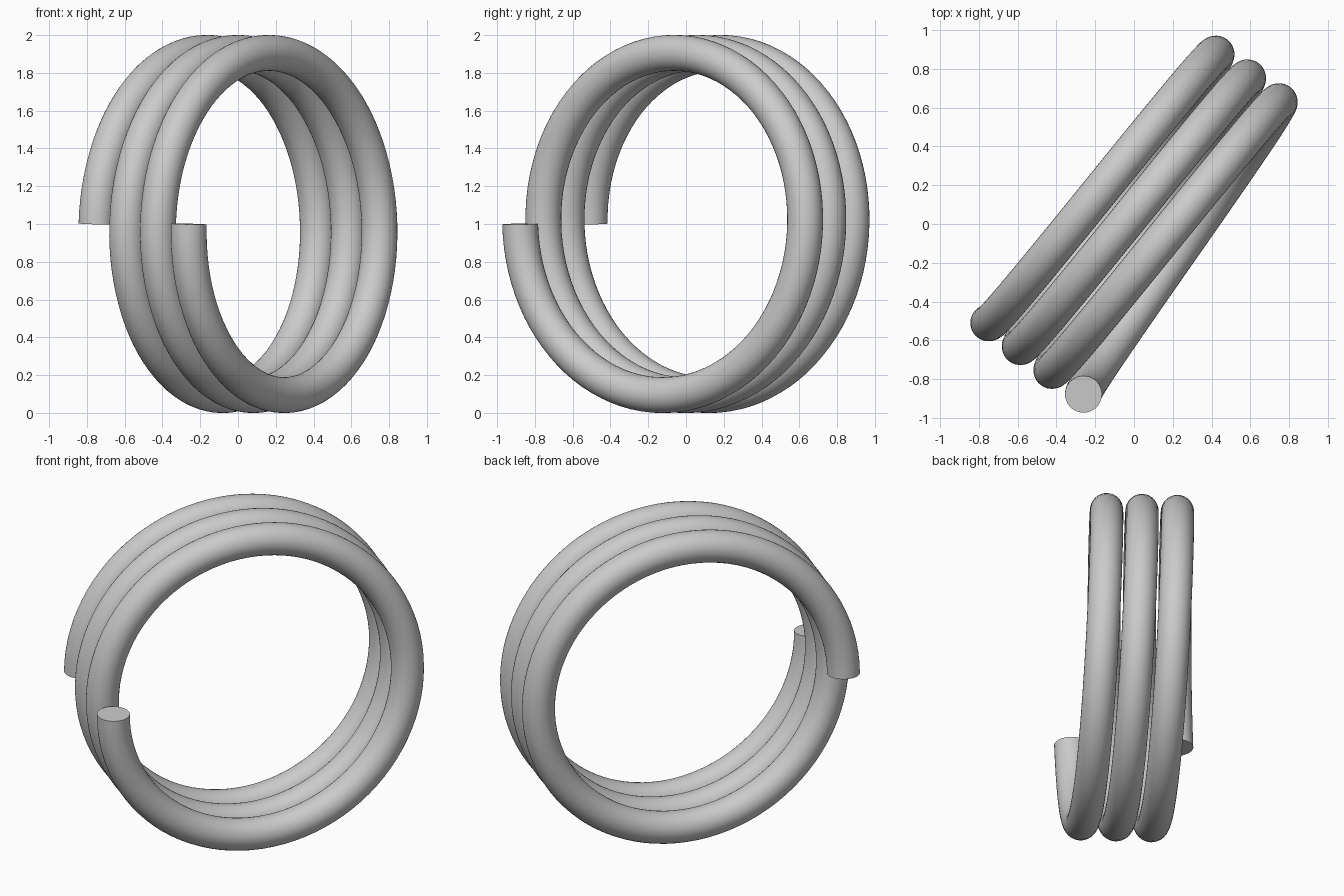
import bpy
import bmesh
from math import sin, cos, pi, radians
from mathutils import Vector

cube = bpy.data.objects.get("Cube")
if cube:
    bpy.data.objects.remove(cube, do_unlink=True)

TURNS = 3
STEPS = 96          # rings per turn
SIDES = 32          # tube cross-section
COIL_R = 0.906
TUBE_R = 0.095

up = Vector((0, 0, 1))
out = Vector((0.602, 0.799, 0)).normalized()   # across the coil
axis = out.cross(up)                           # along the coil
pitch = 0.204
start = Vector((-0.204, 0.214, 1.0))           # coil centre at the first end

# Plain grey material
grey = bpy.data.materials.new("light grey")
grey.use_nodes = True
colour = (0.6, 0.6, 0.6, 1)
grey.diffuse_color = colour
grey.node_tree.nodes["Principled BSDF"].inputs["Base Color"].default_value = colour

# Tube swept along a helix, each ring square to the path
bm = bmesh.new()
rings = []
for i in range(TURNS * STEPS + 1):
    a = 2 * pi * i / STEPS
    radial = up * sin(a) - out * cos(a)
    tangent = (up * cos(a) + out * sin(a)) * COIL_R + axis * pitch / (2 * pi)
    side = tangent.cross(radial).normalized()
    centre = start + axis * pitch * i / STEPS + radial * COIL_R
    rings.append([
        bm.verts.new(centre + (radial * cos(b) + side * sin(b)) * TUBE_R)
        for b in (2 * pi * k / SIDES for k in range(SIDES))
    ])
for r0, r1 in zip(rings, rings[1:]):
    for k in range(SIDES):
        n = (k + 1) % SIDES
        bm.faces.new((r0[k], r0[n], r1[n], r1[k]))

# Flat end caps
bm.faces.new(rings[0])
bm.faces.new(rings[-1])
bmesh.ops.recalc_face_normals(bm, faces=bm.faces[:])

mesh = bpy.data.meshes.new("coil_spring")
bm.to_mesh(mesh)
bm.free()
mesh.materials.append(grey)
coil = bpy.data.objects.new("coil_spring", mesh)
bpy.context.collection.objects.link(coil)

# Smooth tube, sharp cap rims
bpy.ops.object.select_all(action='DESELECT')
coil.select_set(True)
bpy.context.view_layer.objects.active = coil
bpy.ops.object.shade_smooth_by_angle(angle=radians(40))
